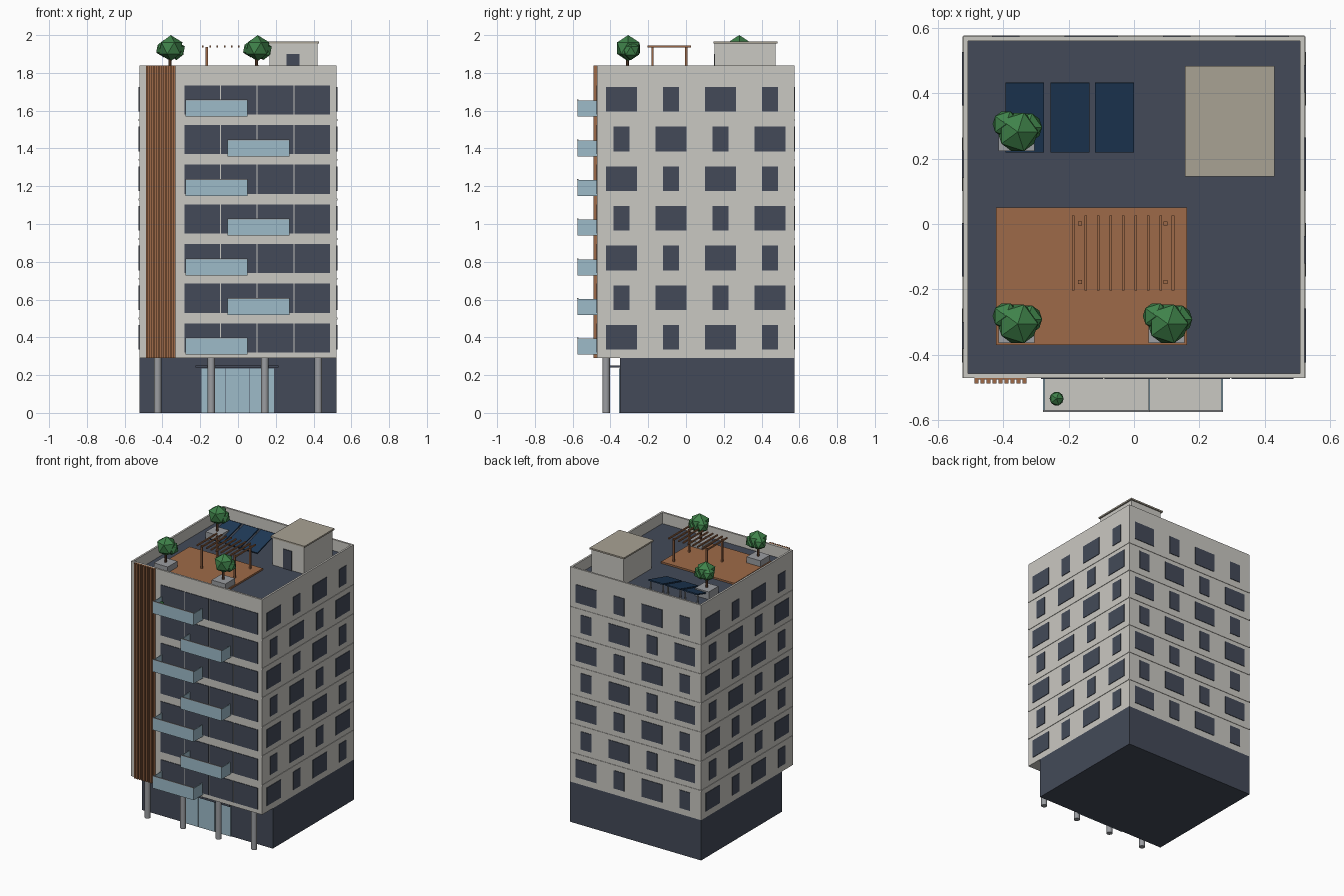
import bpy, bmesh
from math import radians
from mathutils import Matrix, Vector

if "Cube" in bpy.data.objects:
    bpy.data.objects.remove(bpy.data.objects["Cube"])


def material(name, hex_code):
    rgb = [int(hex_code[i:i + 2], 16) / 255 for i in (0, 2, 4)]
    rgb = [c / 12.92 if c < 0.04 else ((c + 0.055) / 1.055) ** 2.4 for c in rgb]
    m = bpy.data.materials.new(name)
    m.use_nodes = True
    m.diffuse_color = (*rgb, 1)
    m.node_tree.nodes["Principled BSDF"].inputs["Base Color"].default_value = (*rgb, 1)
    return m


WALL = material("pale_concrete", "cac8c2")
DARK = material("charcoal", "434a58")
WOOD = material("warm_wood", "9e6a48")
GLASS = material("pale_blue_glass", "9dbbc9")
METAL = material("grey_metal", "9b9da1")
PANEL = material("solar_blue", "1f3a58")
LEAF = material("leaf_green", "3f824a")
BARK = material("dark_bark", "5a3d2a")
CAP = material("tan_cap", "a9a294")


def finish(name, bm, *mats):
    me = bpy.data.meshes.new(name)
    bm.to_mesh(me)
    bm.free()
    for m in mats:
        me.materials.append(m)
    ob = bpy.data.objects.new(name, me)
    bpy.context.collection.objects.link(ob)
    return ob


def add_box(bm, x0, x1, y0, y1, z0, z1, turn=Matrix()):
    mid = Vector((x0 + x1, y0 + y1, z0 + z1)) / 2
    size = Matrix.Diagonal((x1 - x0, y1 - y0, z1 - z0, 1))
    return bmesh.ops.create_cube(bm, size=1, matrix=turn @ Matrix.Translation(mid) @ size)


def boxes(name, mat, items):
    bm = bmesh.new()
    for item in items:
        add_box(bm, *item)
    return finish(name, bm, mat)


H = 0.5225            # half width of the square block
YC = 0.0515           # its centre in y
FRONT = YC - H
BASE, STOREY, FLOORS, TOP = 0.29, 0.21, 7, 1.84
ROOF = BASE + STOREY * FLOORS

# Ground floor, set back at the front
boxes("ground_floor", DARK, [(-H, H, -0.35, YC + H, 0, BASE)])
boxes("entrance_glass", GLASS,
      [(x - 0.063, x + 0.063, -0.356, -0.34, 0, 0.235) for x in (-0.131, -0.002, 0.127)])
boxes("entrance_canopy", DARK, [(-0.225, 0.215, -0.405, -0.34, 0.239, 0.252)])

# Round columns under the overhang
bm = bmesh.new()
for i in range(4):
    bmesh.ops.create_cone(bm, cap_ends=True, segments=16, radius1=0.02, radius2=0.02, depth=BASE,
                          matrix=Matrix.Translation(((i - 1.5) * 0.2835, -0.423, BASE / 2)))
columns = finish("columns", bm, METAL)
bpy.context.view_layer.objects.active = columns
columns.select_set(True)
bpy.ops.object.shade_smooth_by_angle(angle=radians(40))
columns.select_set(False)

# Upper block with sunken roof inside a parapet
bm = bmesh.new()
add_box(bm, -H, H, FRONT, YC + H, BASE, TOP)
roof = max(bm.faces, key=lambda f: f.calc_center_median().z)
bmesh.ops.inset_region(bm, faces=[roof], thickness=0.019)
rim = bmesh.ops.extrude_discrete_faces(bm, faces=[roof])["faces"][0]
bmesh.ops.translate(bm, verts=rim.verts, vec=(0, 0, ROOF - TOP))
rim.material_index = 1
finish("upper_block", bm, WALL, DARK)

# Side and back: alternating wide and narrow windows, storey joints
windows, joints = bmesh.new(), bmesh.new()
for side in (1, 2, 3):
    turn = Matrix.Translation((0, YC, 0)) @ Matrix.Rotation(radians(90 * side), 4, "Z")
    for i in range(FLOORS):
        z = BASE + STOREY * i
        if i:
            add_box(joints, -H, H, -H - 0.003, -H + 0.01, z - 0.005, z + 0.005, turn)
        for j in range(4):
            x = (j - 1.5) * 0.262
            w = 0.082 if (i + j) % 2 == 0 else 0.042
            add_box(windows, x - w, x + w, -H - 0.004, -H + 0.01, z + 0.045, z + 0.175, turn)
finish("side_windows", windows, DARK)
finish("storey_joints", joints, WALL)

# Front: four large panes per storey
panes = []
for i in range(FLOORS):
    for j in range(4):
        x, z = -0.19 + 0.1945 * j, BASE + STOREY * i
        panes.append((x - 0.0945, x + 0.0945, FRONT - 0.004, FRONT + 0.01, z + 0.03, z + 0.184))
boxes("front_windows", DARK, panes)

# Staggered balconies
slabs, guards, rails = [], [], []
for i in range(FLOORS):
    x0 = -0.278 if i % 2 == 0 else -0.055
    x1, z0, z1, y = x0 + 0.327, BASE + STOREY * i + 0.018, BASE + STOREY * i + 0.103, -0.575
    slabs.append((x0 + 0.004, x1 - 0.004, y + 0.004, FRONT + 0.01, z0, z0 + 0.014))
    guards.append((x0, x1, y, y + 0.005, z0, z1))
    guards += [(x, x + 0.005, y + 0.005, FRONT, z0, z1) for x in (x0, x1 - 0.005)]
    rails.append((x0, x1, y - 0.001, y + 0.006, z1, z1 + 0.005))
boxes("balcony_slabs", WALL, slabs)
boxes("balcony_guards", GLASS, guards)
boxes("balcony_rails", METAL, rails)

# Vertical timber cladding
fins = [(-0.488, -0.33, FRONT - 0.006, FRONT + 0.01, BASE, TOP)]
for i in range(9):
    x = -0.488 + i * 0.0184
    fins.append((x, x + 0.011, FRONT - 0.018, FRONT - 0.004, BASE, TOP))
boxes("timber_cladding", WOOD, fins)

# Stair house on the roof
boxes("stair_house", WALL, [(0.167, 0.42, 0.152, 0.475, ROOF, 1.955)])
boxes("stair_house_cap", CAP, [(0.156, 0.43, 0.145, 0.484, 1.955, 1.966)])
boxes("stair_house_door", DARK, [(0.257, 0.325, 0.147, 0.16, ROOF, 1.9)])

# Terrace and pergola
boxes("roof_deck", WOOD, [(-0.422, 0.163, -0.37, 0.051, ROOF, ROOF + 0.012)])
boxes("pergola_posts", WOOD, [(x - 0.006, x + 0.006, y - 0.006, y + 0.006, ROOF, 1.937)
                              for x in (-0.165, 0.097) for y in (-0.177, 0.001)])
boxes("pergola_slats", WOOD, [(x - 0.004, x + 0.004, -0.203, 0.026, 1.935, 1.945)
                              for x in [-0.186 + 0.0382 * i for i in range(9)]])

# Tilted solar panels on legs
panels, legs = bmesh.new(), []
for x in (-0.3345, -0.1965, -0.0595):
    tilt = Matrix.Translation((x, 0.3265, ROOF + 0.04)) @ Matrix.Rotation(radians(15), 4, "X")
    add_box(panels, -0.0595, 0.0595, -0.11, 0.11, -0.004, 0.004, tilt)
    legs += [(x + s - 0.004, x + s + 0.004, 0.41, 0.418, ROOF, ROOF + 0.061) for s in (-0.05, 0.05)]
finish("solar_panels", panels, PANEL)
boxes("solar_panel_legs", METAL, legs)

# Trees in planters
planters, trunks, leaves = [], bmesh.new(), bmesh.new()


def clump(x, y, z, r):
    bmesh.ops.create_icosphere(leaves, subdivisions=1, radius=r, matrix=Matrix.Translation((x, y, z)))


for x, y in ((-0.36, -0.31), (0.1, -0.31), (-0.36, 0.278)):
    planters.append((x - 0.055, x + 0.055, y - 0.055, y + 0.055, ROOF, ROOF + 0.055))
    bmesh.ops.create_cone(trunks, cap_ends=True, segments=6, radius1=0.009, radius2=0.007, depth=0.12,
                          matrix=Matrix.Translation((x, y, 1.86)))
    clump(x + 0.004, y + 0.004, 1.931, 0.069)
    clump(x - 0.032, y + 0.028, 1.928, 0.046)
    clump(x + 0.034, y + 0.018, 1.918, 0.05)
boxes("planters", METAL, planters)
finish("tree_trunks", trunks, BARK)

# Potted plant on the top balcony
clump(-0.237, -0.535, 1.628, 0.024)
finish("foliage", leaves, LEAF)
boxes("plant_pot", WOOD, [(-0.25, -0.224, -0.548, -0.522, 1.58, 1.615)])
